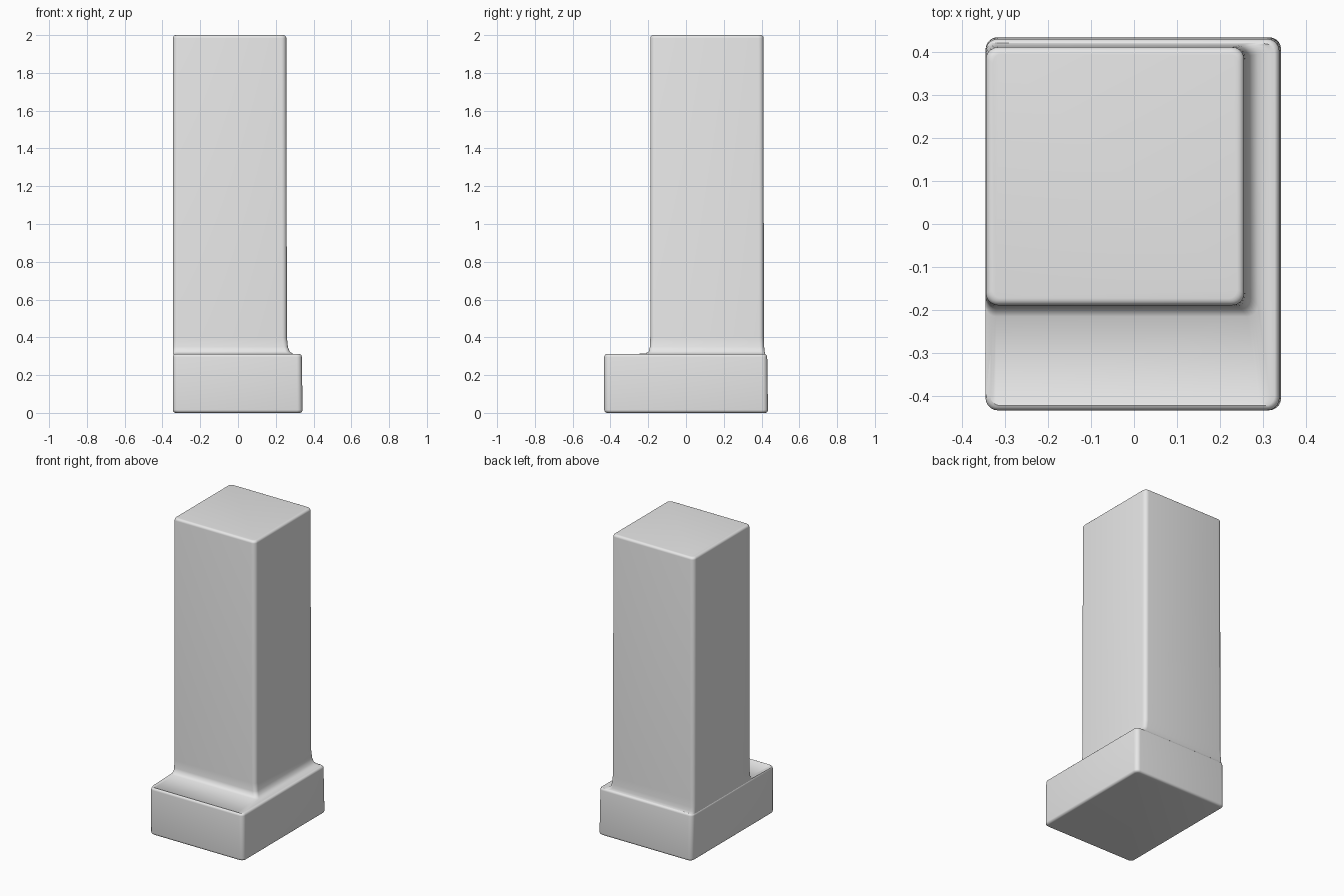
import bpy, bmesh, math

cube = bpy.data.objects.get("Cube")
if cube:
    bpy.data.objects.remove(cube, do_unlink=True)

grey = bpy.data.materials.new("plain grey")
grey.use_nodes = True
COLOUR = (0.8, 0.8, 0.8, 1)
grey.diffuse_color = COLOUR
grey.node_tree.nodes["Principled BSDF"].inputs["Base Color"].default_value = COLOUR

STEPS = 5  # segments per rounded corner


def ring(bm, z, left, right, front, back, radius):
    """One horizontal rounded rectangle of vertices."""
    corners = [(right, back, -1, -1), (left, back, 1, -1),
               (left, front, 1, 1), (right, front, -1, 1)]
    verts = []
    for i, (x, y, sx, sy) in enumerate(corners):
        for k in range(STEPS + 1):
            a = math.pi / 2 * (i + k / STEPS)
            verts.append(bm.verts.new((x + radius * (sx + math.cos(a)),
                                       y + radius * (sy + math.sin(a)), z)))
    return verts


def rounded_edge(z, size, radius, up):
    """Rings that round off a horizontal edge, listed from bottom to top."""
    left, right, front, back = size
    rings = []
    for k in range(STEPS + 1):
        a = math.pi / 2 * k / STEPS
        inset = radius * (1 - math.cos(a))
        drop = radius * (1 - math.sin(a))
        rings.append((z - drop if up else z + drop, left + inset, right - inset,
                      front + inset, back - inset, 0.028 - inset * 0.5))
    return rings if up else rings[::-1]


base_foot = (-0.345, 0.342, -0.433, 0.434)
base_top = (-0.345, 0.338, -0.433, 0.43)
column = (-0.344, 0.256, -0.189, 0.411)

# Plinth, coved ledge and shaft follow one another up a single skin
sections = rounded_edge(0, base_foot, 0.016, False)
sections += rounded_edge(0.312, base_top, 0.016, True)[:-1]
sections += [
    (0.308, -0.345, 0.315, -0.417, 0.422, 0.024),
    (0.314, -0.345, 0.288, -0.215, 0.419, 0.024),
    (0.325, -0.345, 0.273, -0.197, 0.416, 0.024),
    (0.35, -0.345, 0.264, -0.191, 0.414, 0.024),
    (0.40, -0.344, 0.259, -0.189, 0.412, 0.026),
]
sections += rounded_edge(2, column, 0.016, True)

bm = bmesh.new()
rings = [ring(bm, *s) for s in sections]
for low, high in zip(rings, rings[1:]):
    for i in range(len(low)):
        j = (i + 1) % len(low)
        bm.faces.new((low[i], low[j], high[j], high[i]))
bm.faces.new(rings[0][::-1])
bm.faces.new(rings[-1])
bmesh.ops.recalc_face_normals(bm, faces=bm.faces)

mesh = bpy.data.meshes.new("pillar_on_plinth")
bm.to_mesh(mesh)
bm.free()
mesh.materials.append(grey)
pillar = bpy.data.objects.new("pillar_on_plinth", mesh)
bpy.context.collection.objects.link(pillar)
bpy.ops.object.select_all(action="DESELECT")
pillar.select_set(True)
bpy.context.view_layer.objects.active = pillar
bpy.ops.object.shade_smooth_by_angle(angle=math.radians(50))
